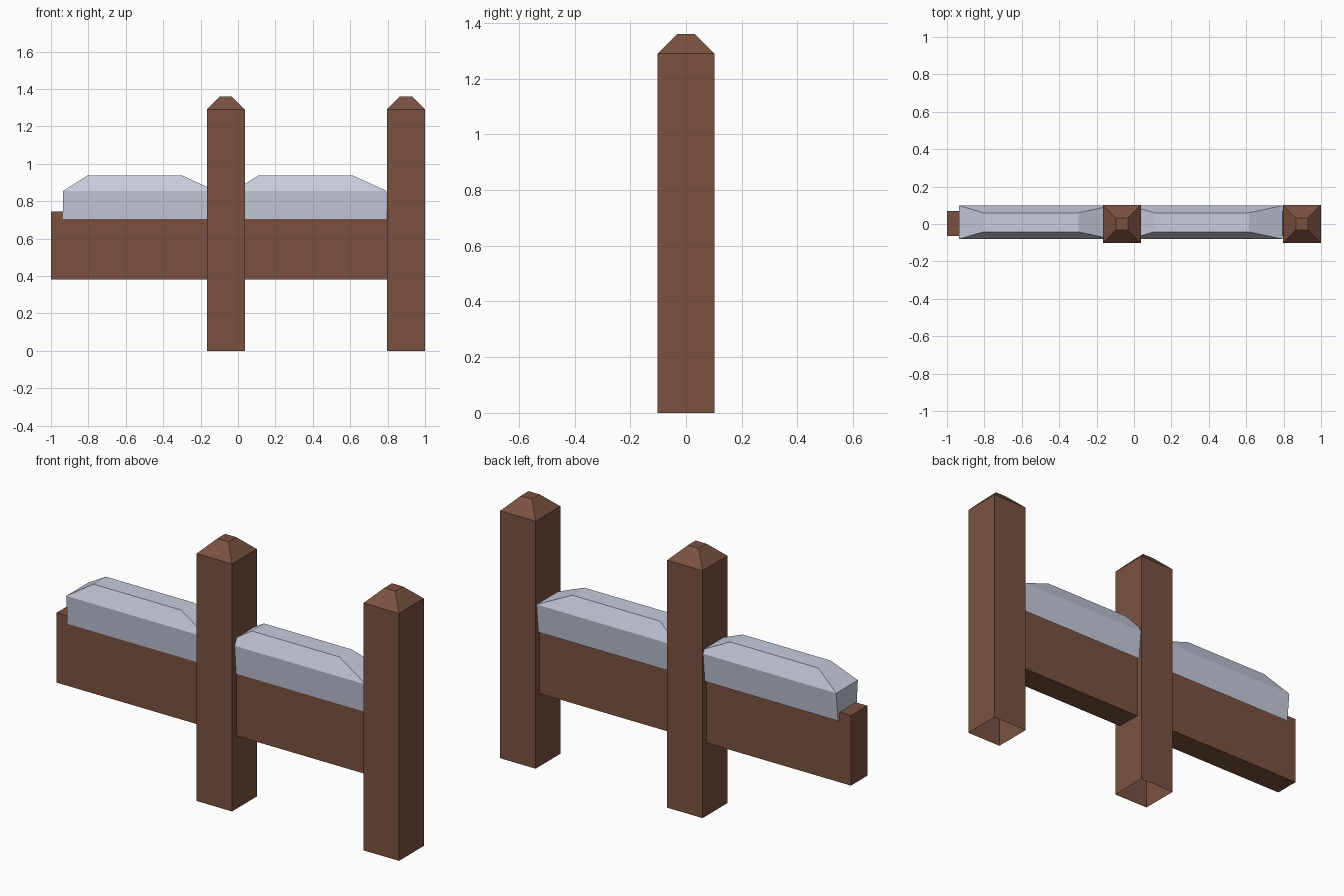
import bpy
import bmesh

cube = bpy.data.objects.get("Cube")
if cube:
    bpy.data.objects.remove(cube, do_unlink=True)


def make_material(name, rgb):
    mat = bpy.data.materials.new(name)
    mat.use_nodes = True
    colour = (*rgb, 1.0)
    mat.diffuse_color = colour
    mat.node_tree.nodes["Principled BSDF"].inputs["Base Color"].default_value = colour
    return mat


WOOD = make_material("brown wood", (0.195, 0.083, 0.053))
SNOW = make_material("pale snow", (0.57, 0.60, 0.71))


def loft(name, layers, mat, closed_bottom=True):
    """Stack rectangles (x0, x1, y0, y1, z) and skin them with flat faces."""
    bm = bmesh.new()
    rings = []
    for x0, x1, y0, y1, z in layers:
        corners = ((x0, y0), (x1, y0), (x1, y1), (x0, y1))
        rings.append([bm.verts.new((x, y, z)) for x, y in corners])
    for low, high in zip(rings, rings[1:]):
        for i in range(4):
            j = (i + 1) % 4
            bm.faces.new((low[i], low[j], high[j], high[i]))
    bm.faces.new(rings[-1])
    if closed_bottom:
        bm.faces.new(rings[0][::-1])
    mesh = bpy.data.meshes.new(name)
    bm.to_mesh(mesh)
    bm.free()
    mesh.materials.append(mat)
    obj = bpy.data.objects.new(name, mesh)
    bpy.context.collection.objects.link(obj)
    return obj


# Posts: hollow underneath, with a chamfered cap
HALF, TIP = 0.102, 0.032
for name, x in (("middle_post", -0.065), ("end_post", 0.898)):
    loft(name, [(x - r, x + r, -r, r, z)
                for r, z in ((HALF, 0), (HALF, 1.29), (TIP, 1.36))],
         WOOD, closed_bottom=False)

# Rail running through the posts
loft("rail", [(-1.0, 0.89, -0.065, 0.07, z) for z in (0.38, 0.745)], WOOD)

# Snow caps: sides lean out slightly, then slope in to a flat ridge
for name, x in (("left_end_snow", -0.935), ("middle_snow", -0.022)):
    loft(name, [
        (x, x + 0.815, -0.068, 0.083, 0.705),
        (x, x + 0.815, -0.08, 0.098, 0.855),
        (x + 0.13, x + 0.637, -0.042, 0.06, 0.937),
    ], SNOW, closed_bottom=False)
